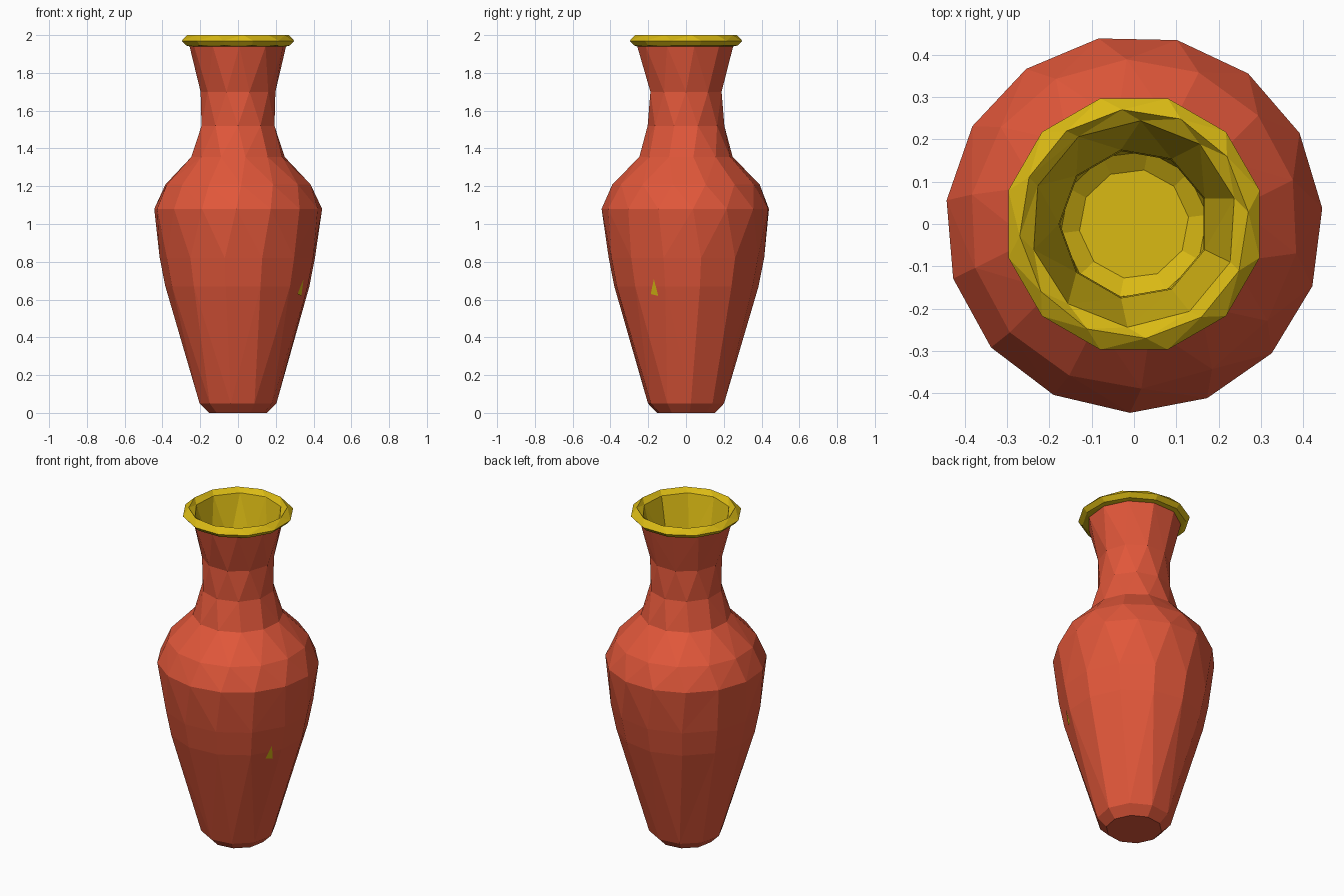
import bpy, bmesh, math
from mathutils import Vector
from mathutils.bvhtree import BVHTree

if "Cube" in bpy.data.objects:
    bpy.data.objects.remove(bpy.data.objects["Cube"])


def material(name, rgb):
    m = bpy.data.materials.new(name)
    m.diffuse_color = (*rgb, 1)
    m.use_nodes = True
    m.node_tree.nodes["Principled BSDF"].inputs["Base Color"].default_value = m.diffuse_color
    return m


red = material("terracotta red", (0.75, 0.095, 0.042))
yellow = material("glaze yellow", (0.70, 0.49, 0.007))


def ring(bm, r, z, n, phase):
    """Faceted ring; phase is a fraction of one side."""
    return [bm.verts.new((r * math.cos(a), r * math.sin(a), z))
            for a in ((k + phase) * math.tau / n for k in range(n))]


def stitch(bm, lo, hi, p, q):
    """Join two rings of possibly different side counts with triangles."""
    n, m = len(lo), len(hi)
    i = j = 0
    while i < n or j < m:
        if j >= m or (i < n and (i + 1 + p) / n <= (j + 1 + q) / m + 1e-6):
            bm.faces.new((lo[i % n], lo[(i + 1) % n], hi[j % m]))
            i += 1
        else:
            bm.faces.new((lo[i % n], hi[(j + 1) % m], hi[j % m]))
            j += 1


def finish(bm, name, mat):
    bmesh.ops.dissolve_limit(bm, angle_limit=math.radians(0.5),
                             verts=bm.verts[:], edges=bm.edges[:])
    me = bpy.data.meshes.new(name)
    bm.to_mesh(me)
    me.materials.append(mat)
    ob = bpy.data.objects.new(name, me)
    bpy.context.collection.objects.link(ob)
    return ob


def lathe(profile, cap_start=False, cap_end=False):
    bm = bmesh.new()
    rings = [ring(bm, *row) for row in profile]
    for k in range(len(rings) - 1):
        stitch(bm, rings[k], rings[k + 1], profile[k][3], profile[k + 1][3])
    if cap_start:
        bm.faces.new(rings[0][::-1])
    if cap_end:
        bm.faces.new(rings[-1])
    bm.normal_update()
    return bm


# Outer body: radius, height, sides, phase
outer = [(0.155, 0.00, 10, 0.2), (0.205, 0.05, 10, 0.2),
         (0.385, 0.67, 13, 0.4), (0.415, 0.82, 13, 0.4),
         (0.447, 1.08, 15, 0.2), (0.39, 1.21, 14, 0.6),
         (0.25, 1.355, 12, 0.3), (0.203, 1.52, 10, 0.5),
         (0.198, 1.70, 10, 0.0), (0.258, 1.94, 11, 0.3)]
body = lathe(outer, cap_start=True)
tree = BVHTree.FromBMesh(body)

# Lip and hollow lining, running over the rim and down to the floor
lining = [(0.258, 1.94, 11, 0.3), (0.285, 1.945, 12, 0.5),
          (0.308, 1.97, 12, 0.5), (0.272, 2.00, 12, 0.2),
          (0.245, 1.975, 10, 0.4),
          (0.178, 1.70, 9, 0.5), (0.175, 1.53, 9, 0.5),
          (0.225, 1.345, 12, 0.3), (0.355, 1.20, 14, 0.6),
          (0.41, 1.08, 15, 0.2), (0.38, 0.82, 13, 0.4),
          (0.35, 0.67, 13, 0.4), (0.175, 0.06, 10, 0.2),
          (0.13, 0.03, 10, 0.2)]
glaze = lathe(lining, cap_end=True)

# Small fleck of glaze on the right side
fleck = bmesh.new()
pts = []
for y, z in ((-0.185, 0.63), (-0.145, 0.62), (-0.168, 0.71)):
    hit, normal, _, _ = tree.ray_cast(Vector((1, y, z)), Vector((-1, 0, 0)))
    pts.append(fleck.verts.new(hit + normal * 0.004))
fleck.faces.new(pts)

finish(body, "vase_body", red)
finish(glaze, "rim_and_lining", yellow)
finish(fleck, "glaze_fleck", yellow)
